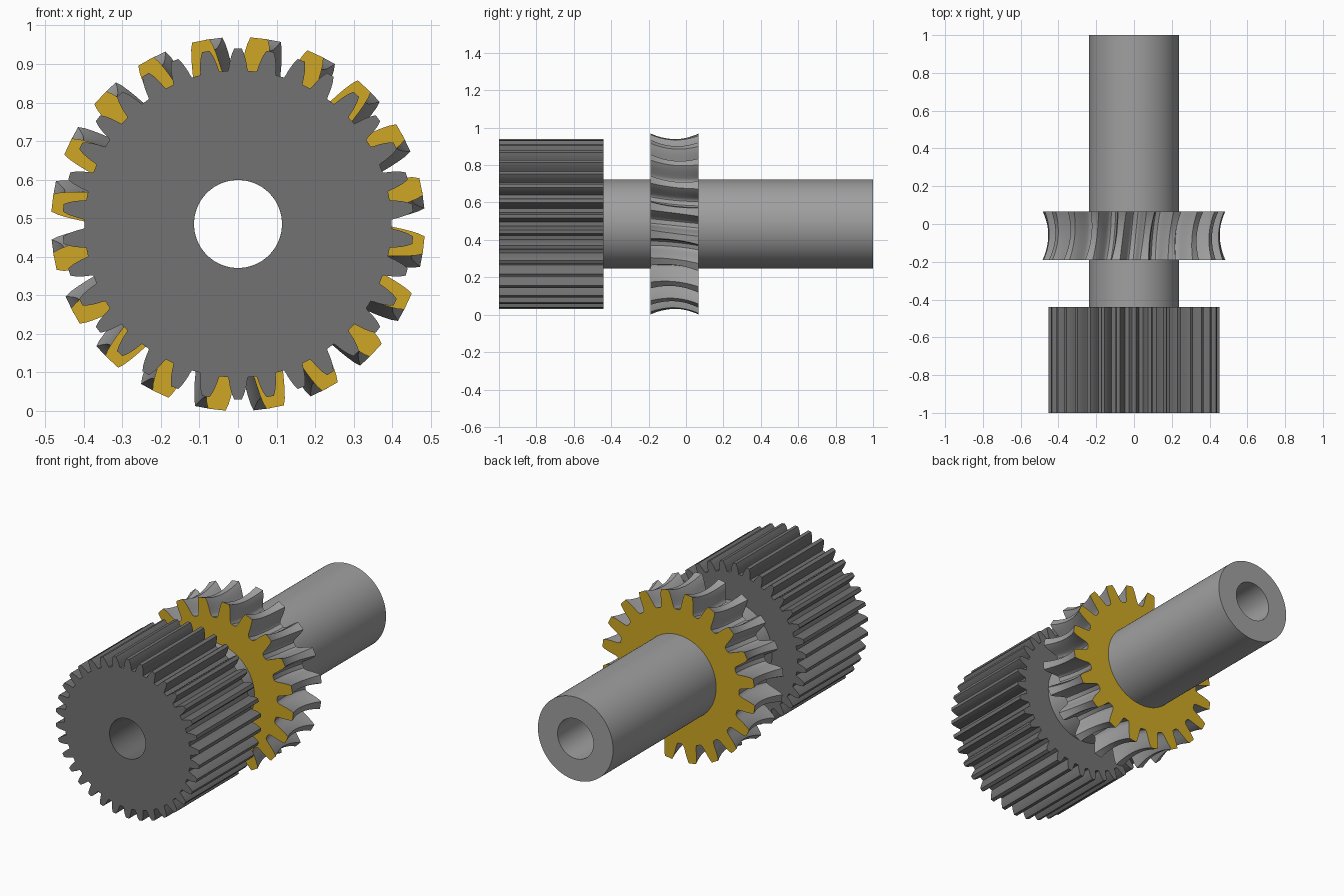
import bpy, bmesh, math

if "Cube" in bpy.data.objects:
    bpy.data.objects.remove(bpy.data.objects["Cube"], do_unlink=True)

AXIS_Z = 0.485      # height of the common axis, which runs along y
BORE = 0.114
SHAFT = 0.238


def material(name, rgb):
    m = bpy.data.materials.new(name)
    m.use_nodes = True
    m.diffuse_color = (*rgb, 1)
    m.node_tree.nodes["Principled BSDF"].inputs["Base Color"].default_value = (*rgb, 1)
    return m


dark_steel = material("dark steel", (0.17, 0.17, 0.17))
steel = material("steel", (0.35, 0.35, 0.35))
brass = material("brass", (0.62, 0.39, 0.018))


def ring(y, polar):
    """Closed loop around the axis; angles run clockwise from the top."""
    return [(r * math.sin(a), y, AXIS_Z + r * math.cos(a)) for r, a in polar]


def circle(y, r, angles):
    return ring(y, [(r, a) for a in angles])


def loft(name, rings, mats, face_rule=None):
    """Skin a cyclic list of rings into a closed, hollow solid."""
    bm = bmesh.new()
    loops = [[bm.verts.new(p) for p in pts] for pts in rings]
    for i, a in enumerate(loops):
        b = loops[(i + 1) % len(loops)]
        for j in range(len(a)):
            k = (j + 1) % len(a)
            bm.faces.new((a[j], a[k], b[k], b[j]))
    bmesh.ops.recalc_face_normals(bm, faces=bm.faces)
    if face_rule:
        for f in bm.faces:
            f.material_index = face_rule(f)
    mesh = bpy.data.meshes.new(name)
    bm.to_mesh(mesh)
    bm.free()
    for m in mats:
        mesh.materials.append(m)
    ob = bpy.data.objects.new(name, mesh)
    bpy.context.collection.objects.link(ob)
    bpy.ops.object.select_all(action='DESELECT')
    ob.select_set(True)
    bpy.context.view_layer.objects.active = ob
    bpy.ops.object.shade_smooth_by_angle(angle=math.radians(30))
    return ob


def tooth_outline(teeth, flank, root, tip, turn=0.0, thin=1.0):
    """Gear outline; flank lists (half width in pitches, height 0..1) from root to tip."""
    pitch = 2 * math.pi / teeth
    steps = [(-w * (1 - (1 - thin) * h), h) for w, h in flank]
    steps += [(-w, h) for w, h in reversed(steps)]
    return [(root + (tip - root) * h, turn + (t + w) * pitch)
            for t in range(teeth) for w, h in steps]


def even_angles(outline, teeth, turn=0.0):
    n = len(outline)
    per = n // teeth
    return [turn + (i - (per - 1) / 2) * 2 * math.pi / n for i in range(n)]


# Hollow shaft
around = [2 * math.pi * i / 96 for i in range(96)]
loft("shaft", [circle(-0.44, BORE, around), circle(-0.44, SHAFT, around),
               circle(1.0, SHAFT, around), circle(1.0, BORE, around)], [steel])

# Straight-toothed gear at the front
SPUR_TEETH = 34
spur_flank = [(0.35, 0), (0.32, 0.12), (0.29, 0.32), (0.245, 0.55), (0.19, 0.78), (0.115, 1)]
outline = tooth_outline(SPUR_TEETH, spur_flank, 0.398, 0.455)
inner = even_angles(outline, SPUR_TEETH)
loft("spur_gear", [circle(-1.0, BORE, inner), ring(-1.0, outline),
                   ring(-0.44, outline), circle(-0.44, BORE, inner)], [dark_steel])

# Throated wheel with slanted teeth, brass on its two flat sides
WHEEL_TEETH = 20
Y0, Y1 = -0.19, 0.067
START, TWIST = math.radians(6.5), math.radians(4)
wheel_flank = [(0.40, 0), (0.34, 0.06), (0.30, 0.2), (0.27, 0.4),
               (0.235, 0.62), (0.195, 0.84), (0.15, 1)]
SECTIONS = 14
sections, turns = [], []
for s in range(SECTIONS + 1):
    u = s / SECTIONS
    bow = (2 * u - 1) ** 2          # 0 in the middle, 1 at the sides
    turn = START + TWIST * u
    pts = tooth_outline(WHEEL_TEETH, wheel_flank, 0.364 + 0.018 * bow,
                        0.457 + 0.028 * bow, turn, 0.8 + 0.2 * bow)
    sections.append(ring(Y0 + (Y1 - Y0) * u, pts))
    turns.append(even_angles(pts, WHEEL_TEETH, turn))
loft("worm_wheel",
     [circle(Y0, 0.22, turns[0])] + sections + [circle(Y1, 0.22, turns[-1])],
     [steel, brass],
     lambda f: 1 if abs(f.normal.y) > 0.99 else 0)
